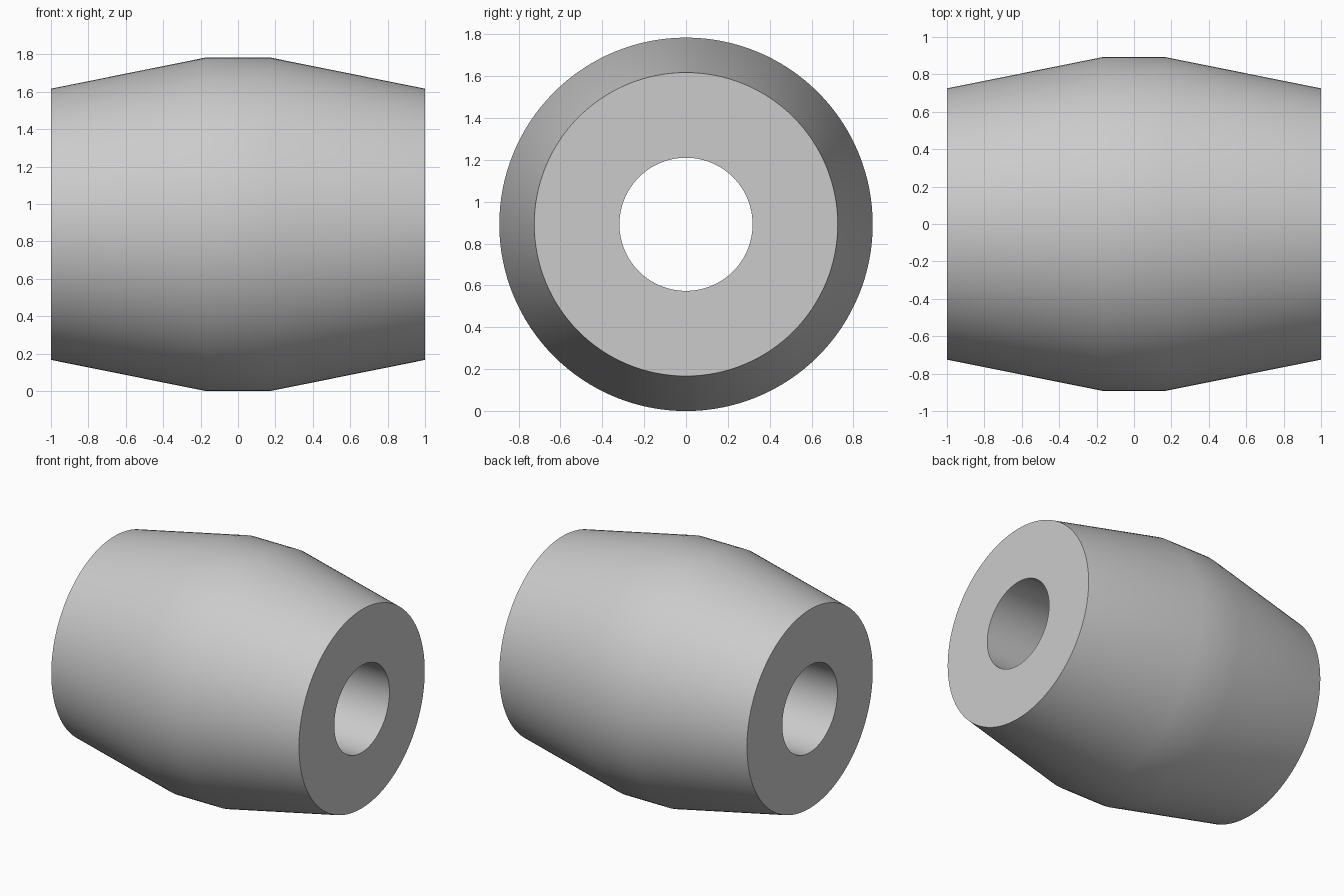
import bpy
import bmesh
from math import cos, sin, tau, radians

cube = bpy.data.objects.get("Cube")
if cube:
    bpy.data.objects.remove(cube, do_unlink=True)

SEGMENTS = 128
MAX_RADIUS = 0.892

# Closed wall section as (x, radius): tapered outside, straight bore
SECTION = [(-1, 0.318), (-1, 0.725), (-0.17, MAX_RADIUS),
           (0.17, MAX_RADIUS), (1, 0.725), (1, 0.318)]

# One plain grey for the whole part
grey = bpy.data.materials.new("light_grey")
grey.use_nodes = True
colour = (0.6, 0.6, 0.6, 1)
grey.diffuse_color = colour
grey.node_tree.nodes["Principled BSDF"].inputs["Base Color"].default_value = colour


def revolve_about_x(name, section, centre_z, material):
    """Sweep a closed section around the x axis into a solid ring."""
    bm = bmesh.new()
    rings = []
    for i in range(SEGMENTS):
        a = tau * i / SEGMENTS
        rings.append([bm.verts.new((x, r * cos(a), centre_z + r * sin(a)))
                      for x, r in section])
    for i, ring in enumerate(rings):
        following = rings[(i + 1) % SEGMENTS]
        for j in range(len(section)):
            k = (j + 1) % len(section)
            bm.faces.new((ring[j], ring[k], following[k], following[j]))
    bmesh.ops.recalc_face_normals(bm, faces=bm.faces)
    mesh = bpy.data.meshes.new(name)
    bm.to_mesh(mesh)
    bm.free()
    mesh.materials.append(material)
    obj = bpy.data.objects.new(name, mesh)
    bpy.context.collection.objects.link(obj)
    return obj


# Barrel-shaped sleeve with a through bore
sleeve = revolve_about_x("tapered_sleeve", SECTION, MAX_RADIUS, grey)
bpy.ops.object.select_all(action="DESELECT")
sleeve.select_set(True)
bpy.context.view_layer.objects.active = sleeve
bpy.ops.object.shade_smooth_by_angle(angle=radians(30))
